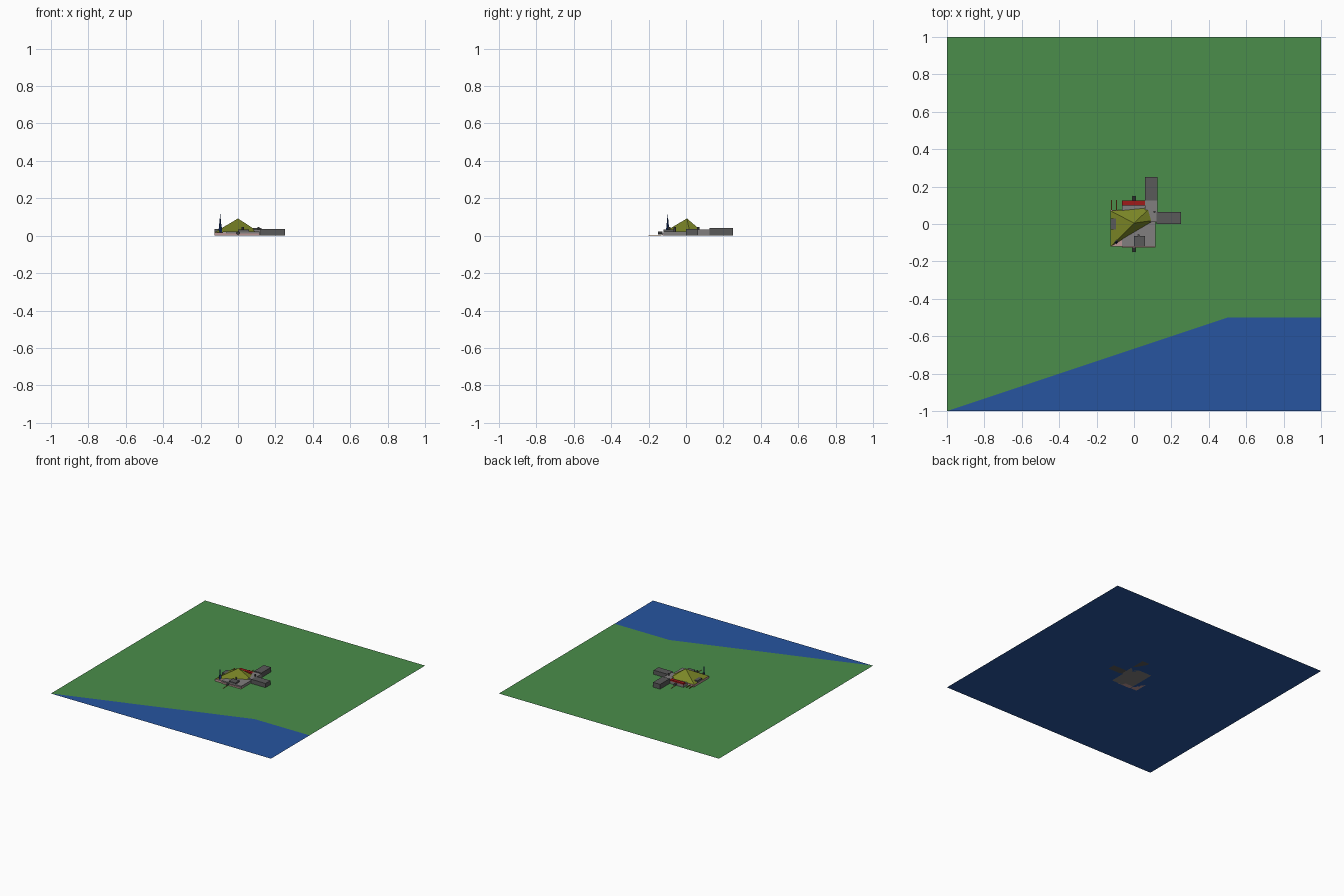
import bpy, math

if "Cube" in bpy.data.objects:
    bpy.data.objects.remove(bpy.data.objects["Cube"])


def paint(obj, color):
    if color:
        name = "paint_%d_%d_%d" % tuple(int(c * 100) for c in color)
        mat = bpy.data.materials.get(name) or bpy.data.materials.new(name)
        mat.diffuse_color = (*color, 1)
        mat.use_nodes = True
        mat.node_tree.nodes["Principled BSDF"].inputs["Base Color"].default_value = mat.diffuse_color
        obj.data.materials.append(mat)
    return obj


def mesh(name, verts, faces, color=None):
    me = bpy.data.meshes.new(name)
    me.from_pydata(verts, [], faces)
    obj = bpy.data.objects.new(name, me)
    bpy.context.collection.objects.link(obj)
    return paint(obj, color)


def box(name, x0, x1, y0, y1, z0, z1, color=None):
    bpy.ops.mesh.primitive_cube_add(size=1, location=((x0 + x1) / 2, (y0 + y1) / 2, (z0 + z1) / 2))
    obj = bpy.context.object
    obj.name = name
    obj.scale = (x1 - x0, y1 - y0, z1 - z0)
    return paint(obj, color)


def cone(name, r1, r2, depth, loc, color, sides=8, rot=(0, 0, 0)):
    bpy.ops.mesh.primitive_cone_add(vertices=sides, radius1=r1, radius2=r2, depth=depth,
                                    location=loc, rotation=rot)
    obj = bpy.context.object
    obj.name = name
    return paint(obj, color)


GREEN, BLUE = (0.07, 0.27, 0.07), (0.02, 0.09, 0.35)
OLIVE, RED = (0.2, 0.24, 0.02), (0.35, 0.01, 0.01)
DARK, STONE, PINK = (0.1, 0.1, 0.1), (0.22, 0.21, 0.21), (0.5, 0.3, 0.3)
ORANGE, NAVY = (0.6, 0.2, 0.03), (0.01, 0.04, 0.2)

# Water sheet and the meadow lying just above it
mesh("water", [(-1, -1, 0), (1, -1, 0), (1, 1, 0), (-1, 1, 0)], [(0, 1, 2, 3)], BLUE)
mesh("meadow", [(-1, -1, .0006), (.5, -.5, .0006), (1, -.5, .0006), (1, 1, .0006), (-1, 1, .0006)],
     [(0, 1, 2, 3, 4)], GREEN)

# Terraces and wings
box("main_base", -.065, .115, -.12, .125, 0, .022, STONE)
box("west_base", -.125, -.065, -.12, .075, 0, .018, PINK)
box("front_step", -.065, .115, -.125, -.09, 0, .012, PINK)
box("east_wing", .12, .25, .0, .063, 0, .035, DARK)
box("north_wing", .06, .125, .125, .25, 0, .04, DARK)
box("east_link", .06, .125, .01, .125, 0, .032, STONE)

# Tent-like faceted roof
mesh("roof", [(-.125, -.12, .018), (.11, .02, .02), (.09, .09, .02), (-.125, .07, .018), (0, .005, .092)],
     [(0, 1, 4), (1, 2, 4), (2, 3, 4), (3, 0, 4), (3, 2, 1, 0)], OLIVE)

# Small annexes
box("west_dormer", -.125, -.08, -.03, .03, .015, .035, DARK)
box("front_porch", .0, .06, -.12, -.065, .01, .034, DARK)
box("red_bench", -.065, .06, .098, .125, .012, .032, RED)

# Spire at the corner
cone("spire", .01, 0, .1, (-.095, -.098, .067), NAVY, 4)

# Posts and outward-pointing rods
for x in (-.12, -.093):
    box("orange_rail", x - .002, x + .002, .065, .128, .008, .013, ORANGE)
for s in (-1, 1):
    cone("rod_hub", .009, .007, .025, (0, s * .138, .014), DARK, 8, (math.pi / 2, 0, 0))
    box("thin_rod", -.001, .001, s * .165 - .035, s * .165 + .035, .002, .004, ORANGE)
for x, y in ((-.092, -.09), (.11, .065), (.025, -.06)):
    cone("post", .006, .006, .035, (x, y, .03), DARK)
